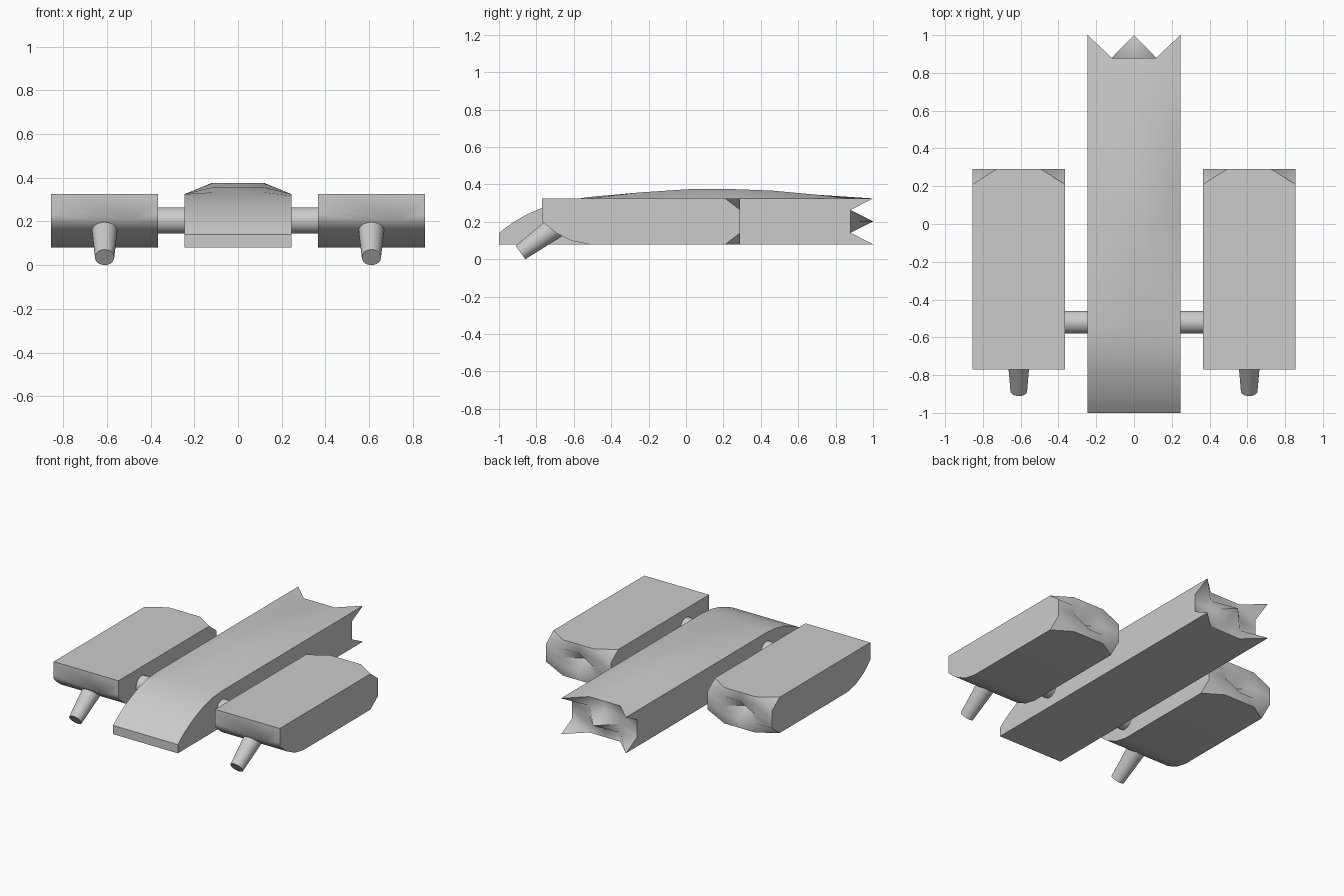
import bpy, bmesh, math
from mathutils import Vector

if "Cube" in bpy.data.objects:
    bpy.data.objects.remove(bpy.data.objects["Cube"])


def finish(ob, angle=50):
    bpy.ops.object.select_all(action='DESELECT')
    ob.select_set(True)
    bpy.context.view_layer.objects.active = ob
    bpy.ops.object.shade_smooth_by_angle(angle=math.radians(angle))


def hull(name, cx, half, stations, tip_y, ring_y):
    """Loft of 5x5 gridded sections (y, bottom, side top, crown top) with a faceted tail:
    corners and centre of the last section sit at tip_y, everything else at ring_y."""
    bm = bmesh.new()
    xs = [-half, -half * 0.48, 0, half * 0.48, half]
    loop = ([(i, 0) for i in range(4)] + [(4, j) for j in range(4)] +
            [(i, 4) for i in range(4, 0, -1)] + [(0, j) for j in range(4, 0, -1)])
    special = {(0, 0), (0, 4), (4, 0), (4, 4), (2, 2)}

    def point(i, j, y, b, s, c):
        z = c if j == 4 and 0 < i < 4 else b + (s - b) * j / 4
        return bm.verts.new((cx + xs[i], y, z))

    rings = [{k: point(*k, *st) for k in loop} for st in stations]
    _, b, s, c = stations[-1]
    tail = {(i, j): point(i, j, tip_y if (i, j) in special else ring_y, b, s, s)
            for i in range(5) for j in range(5)}
    rings.append(tail)
    # skin
    for r0, r1 in zip(rings, rings[1:]):
        for k0, k1 in zip(loop, loop[1:] + loop[:1]):
            bm.faces.new((r0[k0], r0[k1], r1[k1], r1[k0]))
    # nose and tail ends
    bm.faces.new([rings[0][k] for k in reversed(loop)])
    for i in range(4):
        for j in range(4):
            bm.faces.new((tail[i, j], tail[i + 1, j], tail[i + 1, j + 1], tail[i, j + 1]))
    bmesh.ops.recalc_face_normals(bm, faces=bm.faces)
    me = bpy.data.meshes.new(name)
    bm.to_mesh(me)
    bm.free()
    ob = bpy.data.objects.new(name, me)
    bpy.context.collection.objects.link(ob)
    finish(ob)


def rod(name, p0, p1, r0, r1):
    p0, p1 = Vector(p0), Vector(p1)
    d = p1 - p0
    bpy.ops.mesh.primitive_cone_add(vertices=32, radius1=r0, radius2=r1, depth=d.length,
                                    location=(p0 + p1) / 2,
                                    rotation=d.to_track_quat('Z', 'Y').to_euler())
    bpy.context.object.name = name
    finish(bpy.context.object, 30)


# central body: sloped nose, crowned back, spiked tail
B, T = 0.08, 0.325
nose = [(-1, .14), (-.96, .172), (-.92, .2), (-.85, .24), (-.77, .275), (-.71, .297), (-.62, .317)]
crown = [(-.52, .333), (-.25, .357), (.02, .375), (.2, .377), (.46, .367), (.7, .345)]
hull("central_body", 0, 0.245,
     [(y, B, z, z) for y, z in nose] + [(y, B, T, z) for y, z in crown], 1.0, 0.88)

# side pods, struts and angled barrels
belly = [(-.77, .205), (-.73, .168), (-.69, .138), (-.61, .098), (-.52, B)]
for side, s in (("left", -1), ("right", 1)):
    hull(side + "_pod", s * 0.61, 0.245, [(y, z, T, T) for y, z in belly], 0.21, 0.29)
    rod(side + "_strut", (s * 0.235, -.52, .205), (s * 0.375, -.52, .205), .06, .06)
    rod(side + "_barrel", (s * 0.61, -.70, .17), (s * 0.61, -.885, .036), .06, .044)
